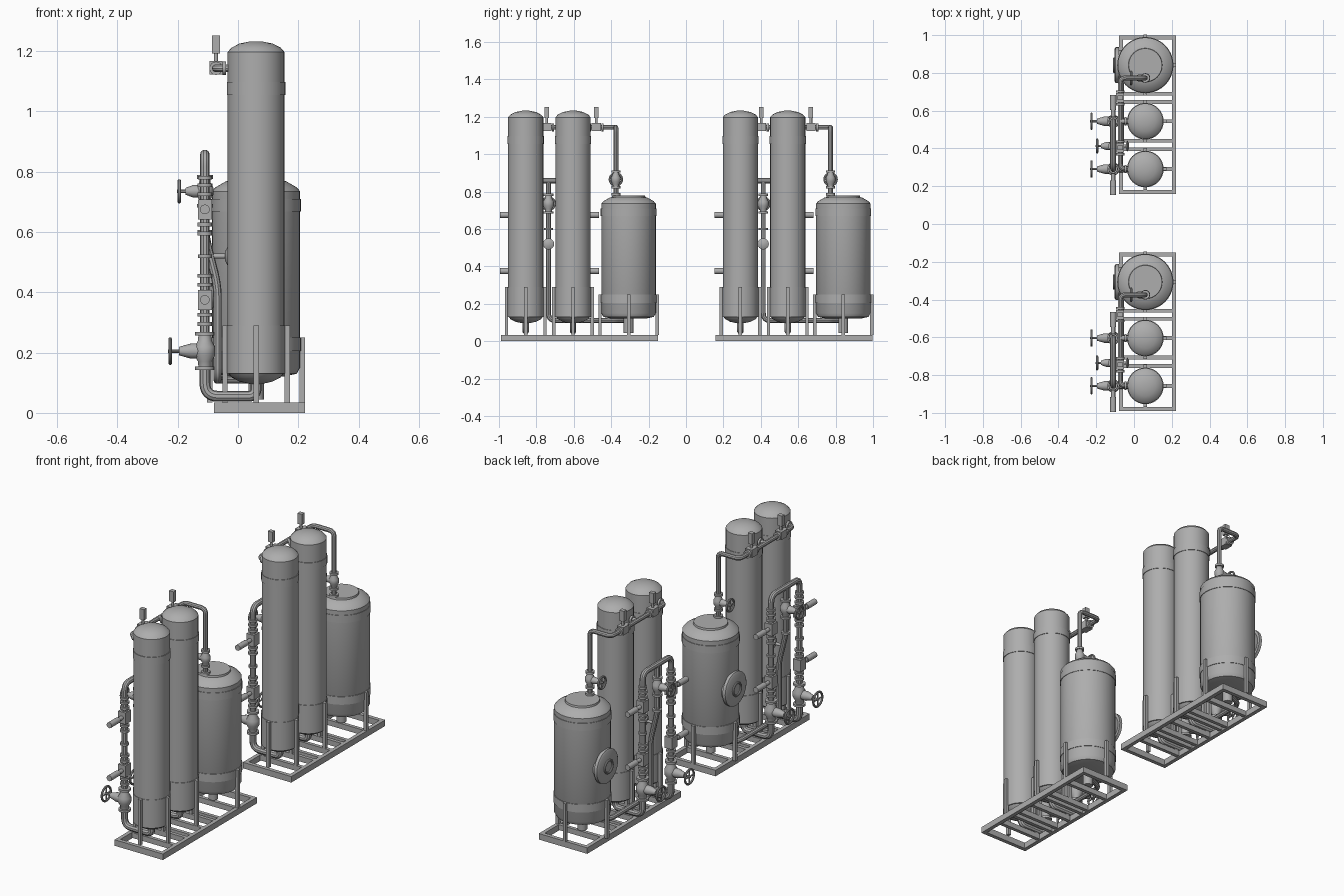
import bpy, bmesh, math
from mathutils import Vector

if "Cube" in bpy.data.objects:
    bpy.data.objects.remove(bpy.data.objects["Cube"])

steel = bpy.data.materials.new("grey_steel")
steel.use_nodes = True
steel.diffuse_color = (0.42, 0.42, 0.42, 1)
steel.node_tree.nodes["Principled BSDF"].inputs["Base Color"].default_value = (0.42, 0.42, 0.42, 1)

parts = []
COL_X = 0.06
COLUMNS = (-0.857, -0.604)
MID_Y = -0.735
TANK_Y = -0.307
RISER_X = -0.11
HEADER_X, HEADER_Z = -0.073, 1.143
DROP_Y = -0.375


def register(name, mesh):
    mesh.materials.clear()
    mesh.materials.append(steel)
    ob = bpy.data.objects.new(name, mesh)
    bpy.context.scene.collection.objects.link(ob)
    parts.append(ob)
    return ob


def lathe(name, profile, origin, axis=(0, 0, 1), sides=32):
    """Closed solid of revolution; profile is (radius, distance along axis)."""
    bm = bmesh.new()
    turn = Vector((0, 0, 1)).rotation_difference(Vector(axis))
    rings = []
    for r, h in profile:
        ring = []
        for i in range(sides):
            a = math.tau * i / sides
            p = turn @ Vector((r * math.cos(a), r * math.sin(a), h))
            ring.append(bm.verts.new(p + Vector(origin)))
        rings.append(ring)
    for a, b in zip(rings, rings[1:]):
        for i in range(sides):
            j = (i + 1) % sides
            bm.faces.new((a[i], a[j], b[j], b[i]))
    bm.faces.new(rings[0][::-1])
    bm.faces.new(rings[-1])
    mesh = bpy.data.meshes.new(name)
    bm.to_mesh(mesh)
    bm.free()
    return register(name, mesh)


def rod(name, a, b, r, sides=16):
    d = Vector(b) - Vector(a)
    return lathe(name, [(r, 0), (r, d.length)], a, d.normalized(), sides)


def box(name, lo, hi):
    bm = bmesh.new()
    bmesh.ops.create_cube(bm, size=1)
    for v in bm.verts:
        v.co = Vector([lo[k] if v.co[k] < 0 else hi[k] for k in range(3)])
    mesh = bpy.data.meshes.new(name)
    bm.to_mesh(mesh)
    bm.free()
    return register(name, mesh)


def block(name, c, s):
    return box(name, [c[k] - s[k] / 2 for k in range(3)], [c[k] + s[k] / 2 for k in range(3)])


def pipe(name, pts, r, bend=0.035, cyclic=False):
    """Tube along a path with rounded corners."""
    pts = [Vector(p) for p in pts]
    path = pts if cyclic else [pts[0]]
    if not cyclic:
        for a, b, c in zip(pts, pts[1:], pts[2:]):
            cut = min(bend, (a - b).length * 0.49, (c - b).length * 0.49)
            p, q = b + (a - b).normalized() * cut, b + (c - b).normalized() * cut
            for i in range(7):
                t = i / 6
                path.append(p * (1 - t) ** 2 + b * 2 * t * (1 - t) + q * t * t)
        path.append(pts[-1])
    cu = bpy.data.curves.new(name, 'CURVE')
    cu.dimensions = '3D'
    cu.bevel_depth, cu.bevel_resolution, cu.use_fill_caps = r, 3, True
    sp = cu.splines.new('POLY')
    sp.points.add(len(path) - 1)
    for point, co in zip(sp.points, path):
        point.co = (*co, 1)
    sp.use_cyclic_u = cyclic
    tmp = bpy.data.objects.new("pipe_path", cu)
    bpy.context.scene.collection.objects.link(tmp)
    bpy.context.view_layer.update()
    mesh = bpy.data.meshes.new_from_object(tmp.evaluated_get(bpy.context.evaluated_depsgraph_get()))
    bpy.data.objects.remove(tmp)
    mesh.name = name
    return register(name, mesh)


def flange(c, axis, r=0.025, t=0.012):
    c, axis = Vector(c), Vector(axis)
    rod("flange", c - axis * t / 2, c + axis * t / 2, r)


def gate_valve(c, reach, wheel_r, size=1.0):
    """Vertical valve body with a yoke and spoked handwheel towards -x."""
    c = Vector(c)
    lathe("valve_body", [(r * size, h * size) for r, h in
          ((0.018, -0.05), (0.02, -0.03), (0.03, -0.012), (0.03, 0.012), (0.02, 0.03), (0.018, 0.05))], c, sides=20)
    for s in (-1, 1):
        flange(c + Vector((0, 0, s * 0.05 * size)), (0, 0, 1), 0.028 * size)
    hub = c - Vector((reach, 0, 0))
    lathe("valve_bonnet", [(0.022 * size, 0), (0.022 * size, 0.04 * size), (0.012 * size, reach * 0.75)], c, (-1, 0, 0), 16)
    rod("valve_stem", c, hub - Vector((0.008, 0, 0)), 0.006, 10)
    ring = [hub + wheel_r * Vector((0, math.cos(math.tau * i / 24), math.sin(math.tau * i / 24))) for i in range(24)]
    pipe("handwheel_rim", ring, 0.006, cyclic=True)
    for i in range(0, 24, 6):
        rod("handwheel_spoke", hub, ring[i], 0.004, 8)


# Base frame
X0, X1, Y0, Y1, TOP, W = -0.08, 0.223, -0.99, -0.15, 0.034, 0.022
for x in (X0, X1 - W):
    box("frame_side_rail", (x, Y0, 0), (x + W, Y1, TOP))
for y in (Y0, Y1 - W):
    box("frame_end_rail", (X0, y, 0), (X1, y + W, TOP))
for y in (*COLUMNS, TANK_Y, -0.459, -0.502, -0.707, -0.752):
    box("frame_crossbar", (X0, y - 0.01, 0.004), (X1, y + 0.01, TOP))


def legs(y, r, top):
    for dx, dy in ((1, 0), (-1, 0), (0, 1), (0, -1)):
        block("support_leg", (COL_X + dx * r, y + dy * r, (TOP + top) / 2), (0.018, 0.018, top - TOP))


# Tall columns with bands, domed ends and legs
for y in COLUMNS:
    lathe("column", [(0.02, 0.096), (0.055, 0.104), (0.082, 0.118), (0.094, 0.135), (0.094, 1.197),
                     (0.082, 1.211), (0.055, 1.225), (0.02, 1.232)], (COL_X, y, 0))
    for lo, hi in ((0.13, 0.29), (1.055, 1.097)):
        lathe("column_band", [(0.097, lo), (0.097, hi)], (COL_X, y, 0))
    legs(y, 0.103, 0.29)

# Short tank
lathe("tank", [(0.09, 0.12), (0.135, 0.13), (0.146, 0.15), (0.146, 0.735), (0.135, 0.748),
               (0.1, 0.768), (0.09, 0.77), (0.088, 0.78)], (COL_X, TANK_Y, 0), sides=40)
for lo, hi in ((0.205, 0.25), (0.668, 0.71)):
    lathe("tank_band", [(0.149, lo), (0.149, hi)], (COL_X, TANK_Y, 0), sides=40)
legs(TANK_Y, 0.153, 0.25)
rod("tank_outlet", (COL_X, TANK_Y, 0.045), (COL_X, TANK_Y, 0.13), 0.026)

# Manhole on the tank
lathe("manhole", [(0.08, 0), (0.08, 0.045), (0.095, 0.045), (0.095, 0.062), (0.085, 0.068)],
      (-0.035, TANK_Y, 0.44), (-1, 0, 0))
pipe("manhole_handle", [(-0.105, TANK_Y + 0.035 * math.cos(a * math.tau / 16), 0.44 + 0.035 * math.sin(a * math.tau / 16))
                        for a in range(16)], 0.006, cyclic=True)

# Side risers with gate valves and actuated valves
arch = [(RISER_X, COLUMNS[0], 0.2), (RISER_X, COLUMNS[0], 0.857), (RISER_X, COLUMNS[1], 0.857), (RISER_X, COLUMNS[1], 0.2)]
pipe("riser_arch", arch, 0.016, 0.04)
for y, out in zip(COLUMNS, (-1, 1)):
    pipe("column_drain", [(COL_X, y, 0.11), (COL_X, y, 0.055), (RISER_X, y, 0.055), (RISER_X, y, 0.2)], 0.018, 0.045)
    gate_valve((RISER_X, y, 0.205), 0.115, 0.04, 1.15)
    for z in (0.375, 0.675):
        block("actuated_valve", (RISER_X, y, z), (0.046, 0.05, 0.066))
        for dz in (-0.08, -0.05, 0.05, 0.08):
            flange((RISER_X, y, z + dz), (0, 0, 1))
        rod("actuator_stem", (RISER_X, y, z), (RISER_X, y + out * 0.07, z), 0.011)
        rod("actuator", (RISER_X, y + out * 0.06, z), (RISER_X, y + out * 0.138, z), 0.016)
    for z in (0.52, 0.78):
        flange((RISER_X, y, z), (0, 0, 1), 0.023)

# Middle downpipe to the tank outlet
pipe("middle_downpipe", [(RISER_X, MID_Y, 0.857), (RISER_X, MID_Y, 0.59), (-0.068, MID_Y, 0.42), (-0.068, MID_Y, 0.11),
                         (-0.068, TANK_Y - 0.06, 0.11), (COL_X, TANK_Y, 0.11)], 0.014, 0.04)
gate_valve((RISER_X, MID_Y, 0.735), 0.085, 0.034, 0.95)
flange((RISER_X, MID_Y, 0.6), (0, 0, 1))
rod("sample_port", (-0.085, MID_Y, 0.52), (-0.035, MID_Y, 0.52), 0.008)
lathe("sample_port_cap", [(0.015, 0), (0.03, 0.008), (0.015, 0.016)], (-0.043, MID_Y, 0.52), (1, 0, 0), 16)

# Upper header from the columns to the tank
pipe("upper_header", [(0.0, COLUMNS[0], HEADER_Z), (HEADER_X, COLUMNS[0], HEADER_Z), (HEADER_X, DROP_Y, HEADER_Z),
                      (COL_X, DROP_Y, HEADER_Z), (COL_X, DROP_Y, 0.775)], 0.013, 0.03)
rod("header_branch", (0.0, COLUMNS[1], HEADER_Z), (HEADER_X, COLUMNS[1], HEADER_Z), 0.013)
for y in COLUMNS:
    flange((-0.045, y, HEADER_Z), (1, 0, 0), 0.022)
for y in (MID_Y - 0.01, -0.48):
    block("header_valve", (HEADER_X, y, HEADER_Z + 0.002), (0.042, 0.05, 0.044))
    for s in (-1, 1):
        flange((HEADER_X, y + s * 0.034, HEADER_Z), (0, 1, 0), 0.022)
    rod("header_valve_stem", (HEADER_X, y, HEADER_Z), (HEADER_X, y, 1.2), 0.007)
    block("header_valve_actuator", (HEADER_X, y, 1.222), (0.028, 0.024, 0.06))
gate_valve((COL_X, DROP_Y, 0.865), 0.075, 0.033, 0.85)
flange((COL_X, DROP_Y, 0.785), (0, 0, 1), 0.024)

# Smooth round parts, then repeat the whole skid behind
bpy.ops.object.select_all(action='DESELECT')
for ob in parts:
    ob.select_set(True)
bpy.context.view_layer.objects.active = parts[0]
bpy.ops.object.shade_smooth_by_angle(angle=math.radians(35))
for ob in list(parts):
    twin = ob.copy()
    twin.name = "rear_" + ob.name
    twin.location.y += 1.148
    bpy.context.scene.collection.objects.link(twin)
